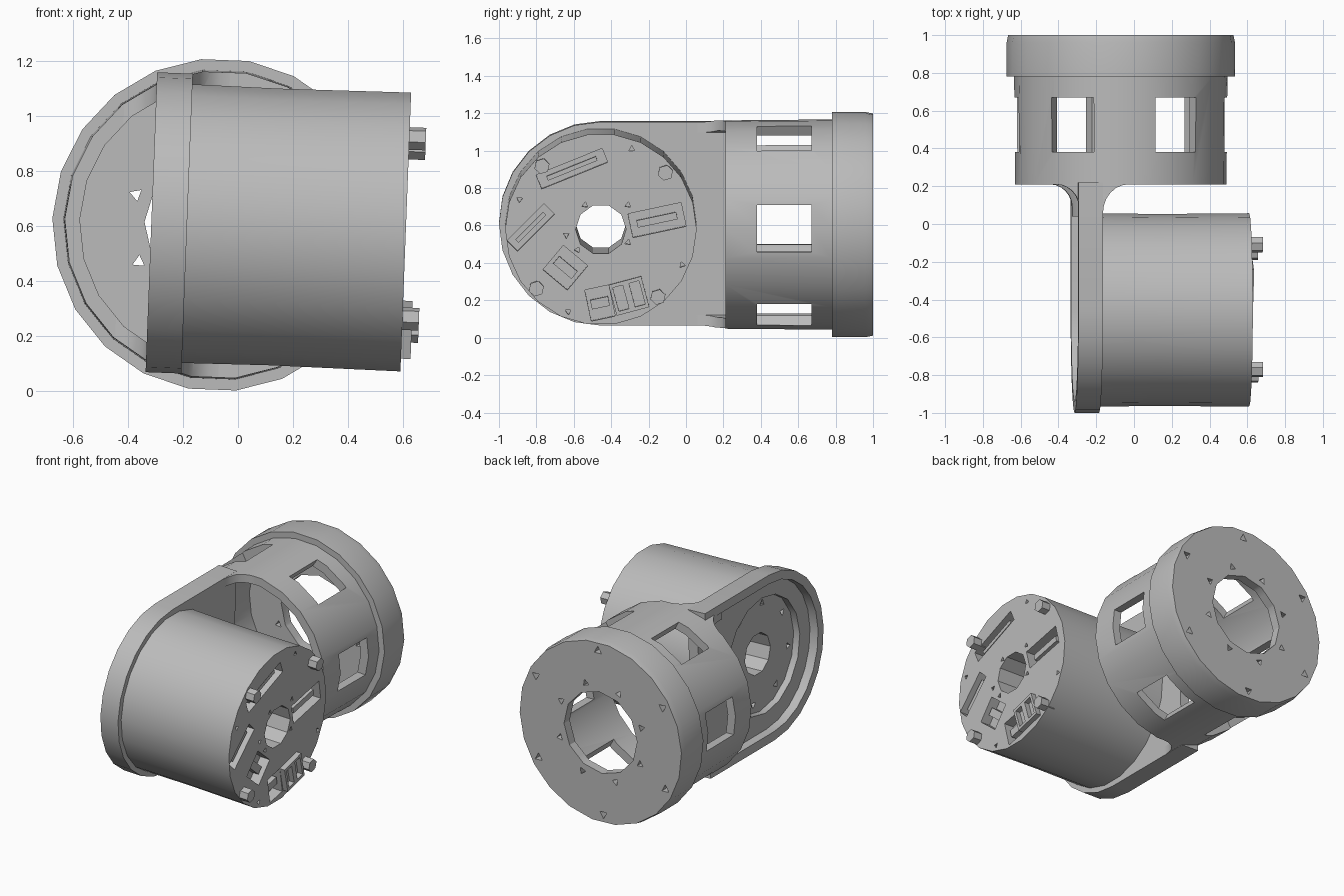
import bpy, bmesh, math
from math import cos, sin, pi, radians
from mathutils import Matrix, Vector

if "Cube" in bpy.data.objects:
    bpy.data.objects.remove(bpy.data.objects["Cube"])

grey = bpy.data.materials.new("mid grey")
grey.diffuse_color = (0.5, 0.5, 0.5, 1)
grey.use_nodes = True
grey.node_tree.nodes["Principled BSDF"].inputs["Base Color"].default_value = grey.diffuse_color
TILT = Matrix.Translation((-0.07, 0, 0.605)) @ Matrix.Rotation(radians(2.2), 4, 'Y')
MY = -0.455          # y of the motor axis
parts = []


def make(name, verts, faces, keep=True):
    bm = bmesh.new()
    vs = [bm.verts.new(v) for v in verts]
    for f in faces:
        bm.faces.new([vs[i] for i in f])
    bmesh.ops.recalc_face_normals(bm, faces=bm.faces)
    me = bpy.data.meshes.new(name)
    bm.to_mesh(me)
    bm.free()
    me.materials.append(grey)
    ob = bpy.data.objects.new(name, me)
    bpy.context.collection.objects.link(ob)
    if keep:
        parts.append(ob)
    return ob


def lathe(name, prof, axis, n=22, cy=0, keep=True):
    """Closed ring profile of (radius, height) turned about the y or x axis."""
    v, f, m = [], [], len(prof)
    for i in range(n):
        a = 2 * pi * i / n
        for r, h in prof:
            v.append((r * cos(a), h, r * sin(a)) if axis == 'y'
                     else (h, cy + r * cos(a), r * sin(a)))
    for i in range(n):
        for j in range(m):
            k, l = (i + 1) % n, (j + 1) % m
            f.append((i * m + j, i * m + l, k * m + l, k * m + j))
    return make(name, v, f, keep)


def prism(name, pts, axis, lo, hi, keep=True):
    """Outline extruded along an axis: x takes (y,z), y takes (x,z), z takes (x,y)."""
    put = {'x': lambda p, h: (h, p[0], p[1]), 'y': lambda p, h: (p[0], h, p[1]),
           'z': lambda p, h: (p[0], p[1], h)}[axis]
    n = len(pts)
    v = [put(p, lo) for p in pts] + [put(p, hi) for p in pts]
    f = [tuple(range(n)), tuple(range(n, 2 * n))]
    f += [(i, (i + 1) % n, n + (i + 1) % n, n + i) for i in range(n)]
    return make(name, v, f, keep)


def ngon(c, r, n, a0=0.0):
    return [(c[0] + r * cos(a0 + 2 * pi * i / n), c[1] + r * sin(a0 + 2 * pi * i / n))
            for i in range(n)]


def rect(c, w, h, deg):
    a = radians(deg)
    return [(c[0] + x * cos(a) - y * sin(a), c[1] + x * sin(a) + y * cos(a))
            for x, y in ((-w/2, -h/2), (w/2, -h/2), (w/2, h/2), (-w/2, h/2))]


def stadium(r, end, n=12):
    arc = [(MY + r * cos(pi / 2 + pi * i / n), r * sin(pi / 2 + pi * i / n)) for i in range(n + 1)]
    return arc + [(end, -r), (end, r)]


def boolean(ob, cutter, op='DIFFERENCE'):
    mod = ob.modifiers.new("cut", 'BOOLEAN')
    mod.operation, mod.object, mod.solver = op, cutter, 'EXACT'
    dg = bpy.context.evaluated_depsgraph_get()
    me = bpy.data.meshes.new_from_object(ob.evaluated_get(dg))
    ob.modifiers.clear()
    ob.data = me
    bpy.data.objects.remove(cutter)


# Open barrel with flange and end plate
barrel = lathe("barrel_housing", [(0.56, 0.21), (0.565, 0.78), (0.605, 0.78), (0.605, 0.96),
               (0.597, 1.0), (0.2, 1.0), (0.2, 0.94), (0.505, 0.94), (0.505, 0.21)], 'y')
boolean(barrel, prism("bore", ngon((0, 0), 0.27, 12), 'y', 0.8, 1.1, False))
for k in range(6):   # windows and flange screw holes
    win = rect((0.55 * cos(k * pi / 3), 0.55 * sin(k * pi / 3)), 0.3, 0.25, 60 * k)
    boolean(barrel, prism("window", win, 'y', 0.38, 0.67, False))
    a = pi / 6 + k * pi / 3
    boolean(barrel, prism("hole", ngon((0.54 * cos(a), 0.54 * sin(a)), 0.03, 3, a), 'y', 0.94, 1.1, False))
for k in range(8):   # bearing screw holes
    a = radians(27 + 45 * k)
    boolean(barrel, prism("hole", ngon((0.32 * cos(a), 0.32 * sin(a)), 0.025, 3, a), 'y', 0.8, 1.1, False))

# Side arm: rounded plate, recessed on its outer face
arm = prism("side_arm", stadium(0.545, 0.22), 'x', -0.245, -0.115)
boolean(arm, prism("recess", stadium(0.487, 0.4), 'x', -0.4, -0.185, False))
boolean(arm, prism("opening", ngon((MY, 0), 0.38, 16), 'x', -0.4, 0, False))

# Curved webs blending the arm into the barrel wall
web = lathe("arm_webs", [(0.56, 0.04), (0.56, 0.21), (0.505, 0.21), (0.505, 0.04)], 'y')
N = 6
left = [(-0.36 + 0.12 * sin(pi / 2 * i / N), 0.09 + 0.12 * cos(pi / 2 * i / N)) for i in range(N + 1)]
right = [(0.02 - 0.135 * cos(pi / 2 * i / N), 0.06 + 0.15 * sin(pi / 2 * i / N)) for i in range(N + 1)]
outline = left + [(-0.24, 0.0), (-0.115, 0.0)] + right + [(0.02, 0.3), (-0.36, 0.3)]
boolean(web, prism("web_profile", outline, 'z', -1, 1, False), 'INTERSECT')

# Motor can
motor = lathe("motor_can", [(0.08, -0.14), (0.512, -0.14), (0.508, 0.2), (0.512, 0.68), (0.08, 0.68)],
              'x', cy=MY)
boolean(motor, prism("shaft", ngon((MY, 0), 0.135, 10), 'x', -1, 1, False))

# Sockets in the end face: centre, length, height, turn
TOP = 0.68
sockets = [((-0.61, 0.325), 0.38, 0.08, 22), ((-0.83, 0.01), 0.28, 0.08, 45),
           ((-0.155, 0.05), 0.29, 0.13, 12), ((-0.645, -0.205), 0.17, 0.17, -40),
           ((-0.46, -0.394), 0.13, 0.17, 12)]
for c, w, h, d in sockets:
    boolean(motor, prism("socket", rect(c, w, h, d), 'x', TOP - 0.07, 1, False))
    prism("socket_core", rect(c, w * 0.75, h * 0.3, d), 'x', TOP - 0.1, TOP - 0.02)

# Raised connector with two slots
c = (-0.305, -0.355)
plug = prism("raised_connector", rect(c, 0.18, 0.17, 15), 'x', TOP - 0.05, TOP + 0.035)
for s in (-0.045, 0.045):
    p = (c[0] + s * cos(radians(15)), c[1] + s * sin(radians(15)))
    boolean(plug, prism("slot", rect(p, 0.055, 0.13, 15), 'x', TOP - 0.02, 1, False))

# Small screw holes: outer circle, shaft circle and recess-side ring
for y, z in ((-0.29, 0.43), (-0.89, 0.16), (-0.02, -0.19), (-0.63, -0.44), (-0.54, 0.13),
             (-0.31, 0.13), (-0.64, -0.03), (-0.31, -0.07), (-0.58, -0.11)):
    boolean(motor, prism("hole", ngon((y, z), 0.018, 3, y * 9), 'x', TOP - 0.05, 1, False))
for k in range(8):
    a = k * pi / 4 + 0.2
    boolean(motor, prism("hole", ngon((MY + 0.32 * cos(a), 0.32 * sin(a)), 0.025, 3, a), 'x', -1, -0.09, False))

# Hexagonal mounting posts
for y, z in ((-0.77, 0.34), (-0.11, 0.305), (-0.80, -0.315), (-0.15, -0.36)):
    prism("mounting_post", ngon((y, z), 0.042, 6, 0.3), 'x', TOP - 0.05, TOP + 0.06)

# Tilt the assembly slightly and smooth the curved walls
for ob in parts:
    ob.data.transform(TILT)
    bpy.ops.object.select_all(action='DESELECT')
    ob.select_set(True)
    bpy.context.view_layer.objects.active = ob
    bpy.ops.object.shade_smooth_by_angle(angle=radians(30))
